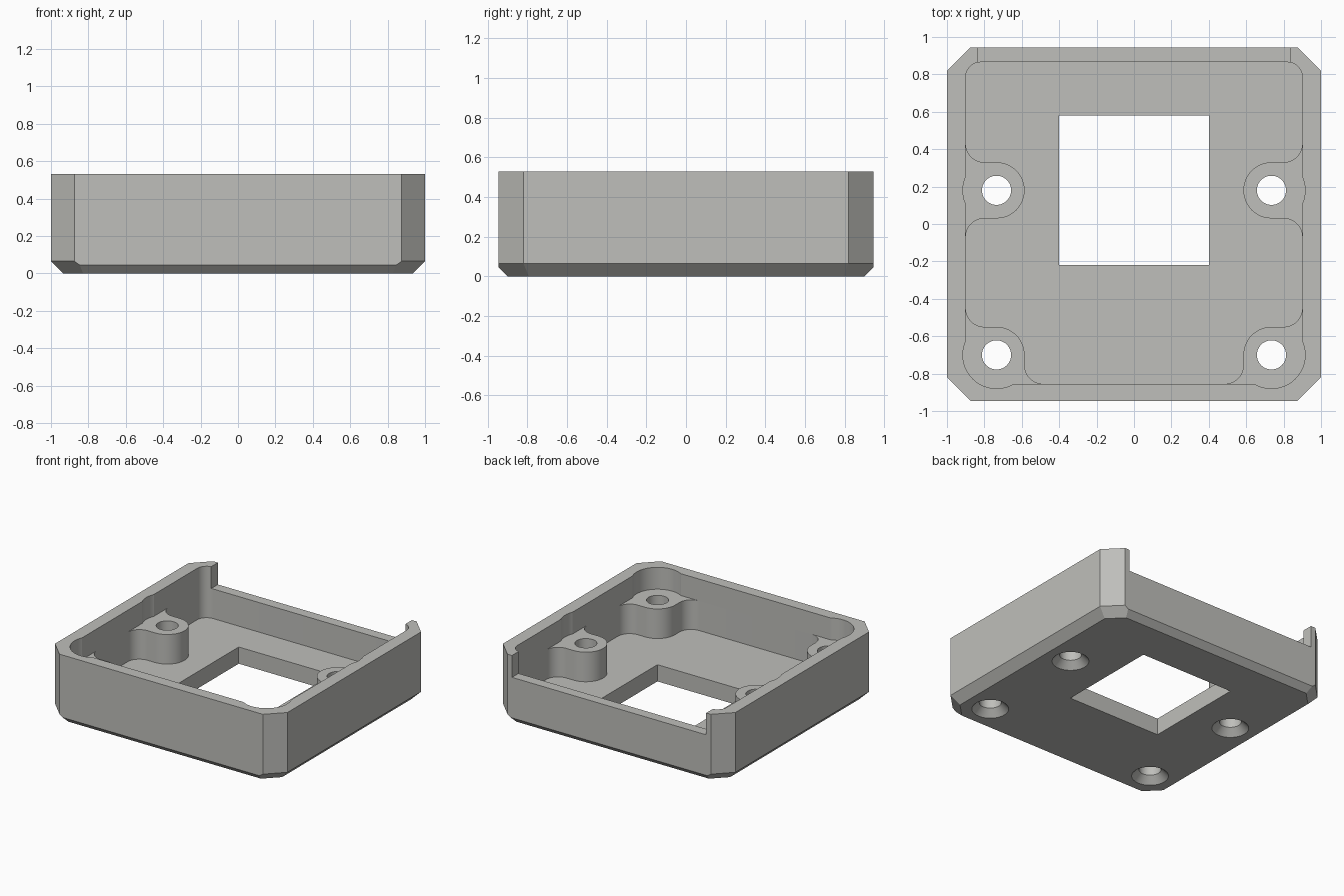
import bpy, bmesh, math
from mathutils import Vector

if "Cube" in bpy.data.objects:
    bpy.data.objects.remove(bpy.data.objects["Cube"])

mat = bpy.data.materials.new("light_grey_plastic")
mat.diffuse_color = (0.52, 0.52, 0.495, 1)
mat.use_nodes = True
mat.node_tree.nodes["Principled BSDF"].inputs["Base Color"].default_value = mat.diffuse_color


def arc(cx, cy, r, a0, a1, n=12):
    return [(cx + r * math.cos(math.radians(a0 + (a1 - a0) * i / n)),
             cy + r * math.sin(math.radians(a0 + (a1 - a0) * i / n))) for i in range(n + 1)]


def to_object(name, bm):
    bmesh.ops.recalc_face_normals(bm, faces=bm.faces)
    me = bpy.data.meshes.new(name)
    bm.to_mesh(me)
    bm.free()
    ob = bpy.data.objects.new(name, me)
    bpy.context.collection.objects.link(ob)
    return ob


def prism(name, pts, z0, z1):
    bm = bmesh.new()
    bmesh.ops.remove_doubles(bm, verts=[bm.verts.new((x, y, z0)) for x, y in pts], dist=1e-5)
    bm.verts.ensure_lookup_table()
    face = bm.faces.new(bm.verts[:])
    top = bmesh.ops.extrude_face_region(bm, geom=[face])["geom"]
    bmesh.ops.translate(bm, vec=(0, 0, z1 - z0),
                        verts=[g for g in top if isinstance(g, bmesh.types.BMVert)])
    return to_object(name, bm)


def box(name, x0, x1, y0, y1, z0, z1):
    return prism(name, [(x0, y0), (x1, y0), (x1, y1), (x0, y1)], z0, z1)


def cone(name, x, y, z0, z1, r0, r1):
    bm = bmesh.new()
    bmesh.ops.create_cone(bm, cap_ends=True, segments=48, radius1=r0, radius2=r1, depth=z1 - z0)
    bmesh.ops.translate(bm, vec=(x, y, (z0 + z1) / 2), verts=bm.verts)
    return to_object(name, bm)


def combine(target, tool, op):
    mod = target.modifiers.new("cut", "BOOLEAN")
    mod.operation, mod.solver, mod.object = op, "EXACT", tool
    me = bpy.data.meshes.new_from_object(
        target.evaluated_get(bpy.context.evaluated_depsgraph_get()))
    target.modifiers.clear()
    target.data = me
    bpy.data.objects.remove(tool)


# Outer block with clipped corners and bevelled bottom edges
bm = bmesh.new()
bmesh.ops.create_cube(bm, size=1)
for v in bm.verts:
    v.co = (v.co.x * 2, v.co.y * 1.89, (v.co.z + 0.5) * 0.53)
planes = []
for sx in (-1, 1):
    planes.append(((sx, 0, 0.065), (sx, 0, -1)))
    planes.append(((0, sx * 0.945, 0.045), (0, sx, -1)))
    for sy in (-1, 1):
        corner = (sx * 0.875, sy * 0.945, 0.065)
        planes.append((corner, (sx, sy, 0)))
        planes.append((corner, (sx, sy, -math.sqrt(2))))
for co, no in planes:
    cut = bmesh.ops.bisect_plane(bm, geom=bm.verts[:] + bm.edges[:] + bm.faces[:], dist=1e-6,
                                 plane_co=co, plane_no=Vector(no).normalized(), clear_outer=True)
    bmesh.ops.holes_fill(bm, edges=[e for e in bm.edges if e.is_boundary], sides=0)
case = to_object("case_shell", bm)

# Inner cavity above the floor
FLOOR, BOSS_TOP = 0.13, 0.36
cavity = (arc(0.82, 0.785, 0.08, 0, 90) + arc(-0.82, 0.785, 0.08, 90, 180)
          + arc(-0.735, -0.69, 0.165, 180, 270) + arc(0.735, -0.69, 0.165, 270, 360))
combine(case, prism("cavity", cavity, FLOOR, 1), "DIFFERENCE")

# Screw bosses blended into the walls
HX, MID, FRONT = 0.735, 0.18, -0.70


def upper_half(cy):
    return [(0.92, cy + 0.25)] + arc(0.8, cy + 0.25, 0.1, 0, -90)


mid_boss = (upper_half(MID) + arc(HX, MID, 0.15, 90, 270, 24)
            + arc(0.8, MID - 0.25, 0.1, 90, 0) + [(0.92, MID - 0.25)])
front_boss = (upper_half(FRONT) + arc(HX, FRONT, 0.15, 90, 180)
              + arc(0.485, -0.755, 0.1, 0, -90) + [(0.485, -0.88), (0.92, -0.88)])
for s in (-1, 1):
    for pts in (mid_boss, front_boss):
        combine(case, prism("boss", [(s * x, y) for x, y in pts], 0.1, BOSS_TOP), "UNION")

# Head clearance pockets, screw holes and countersinks
for s in (-1, 1):
    for y in (MID, FRONT):
        combine(case, cone("pocket", s * HX, y, BOSS_TOP, 1, 0.18, 0.18), "DIFFERENCE")
        combine(case, cone("hole", s * HX, y, -0.1, 0.6, 0.078, 0.078), "DIFFERENCE")
        combine(case, cone("countersink", s * HX, y, -0.02, 0.052, 0.15, 0.078), "DIFFERENCE")

# Square floor opening and lowered back wall
combine(case, box("opening", -0.4, 0.4, -0.22, 0.58, -0.1, 0.3), "DIFFERENCE")
combine(case, box("back_notch", -0.835, 0.835, 0.8, 1.1, BOSS_TOP, 1), "DIFFERENCE")

# Finish
case.data.materials.clear()
case.data.materials.append(mat)
for p in case.data.polygons:
    p.material_index = 0
bpy.context.view_layer.objects.active = case
case.select_set(True)
bpy.ops.object.shade_smooth_by_angle(angle=math.radians(25))
